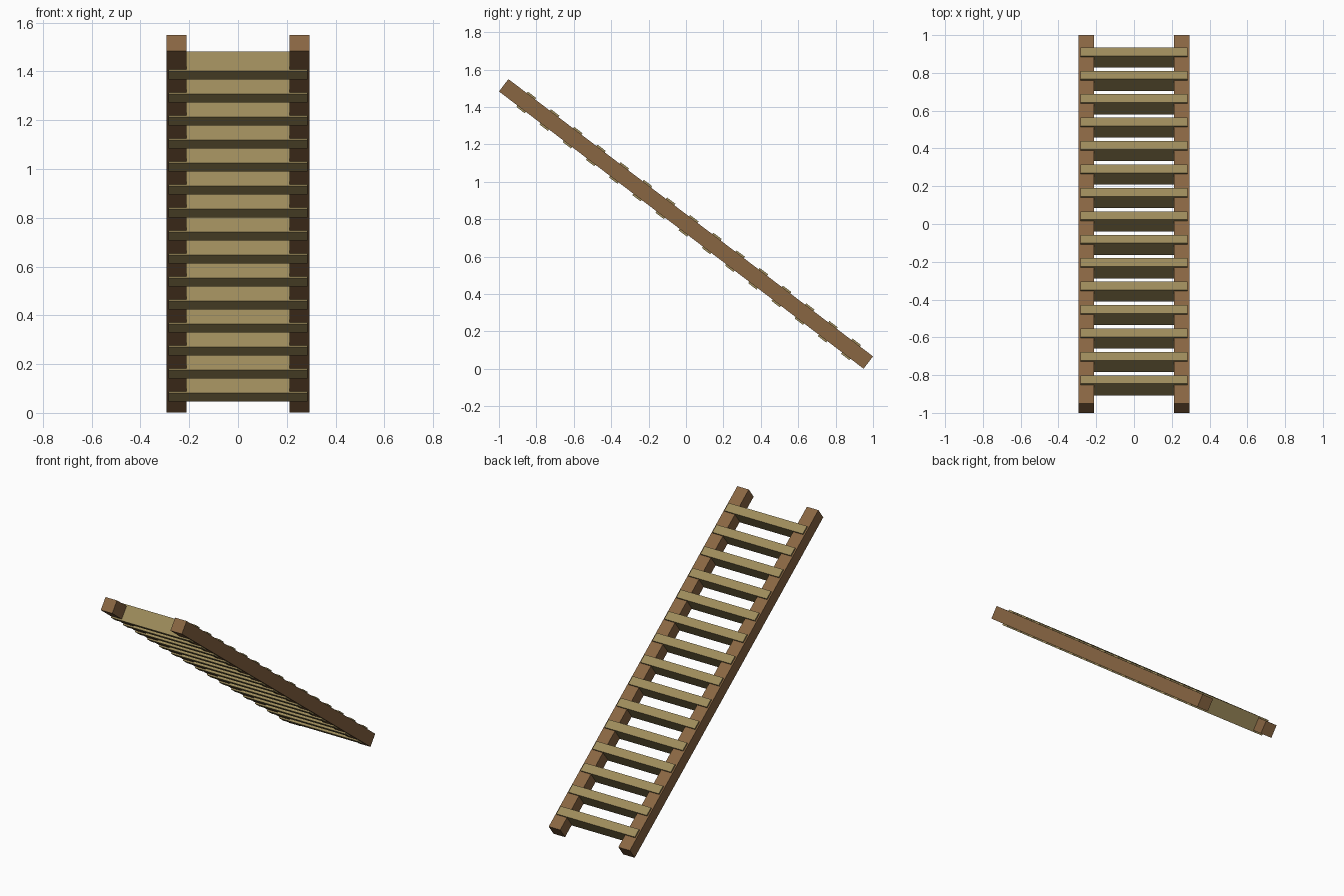
import bpy
from math import radians
from mathutils import Matrix, Vector

cube = bpy.data.objects.get("Cube")
if cube:
    bpy.data.objects.remove(cube, do_unlink=True)


def make_material(name, rgb):
    mat = bpy.data.materials.new(name)
    mat.use_nodes = True
    mat.diffuse_color = (*rgb, 1)
    mat.node_tree.nodes["Principled BSDF"].inputs["Base Color"].default_value = (*rgb, 1)
    return mat


brown = make_material("brown wood", (0.25, 0.133, 0.055))
tan = make_material("tan wood", (0.34, 0.26, 0.105))

# Leaning frame: local y runs down the ladder, local z out of its upper side
lean = Matrix.Translation((0, 0, 0.775)) @ Matrix.Rotation(radians(-37.25), 4, "X")


def box(name, centre, size, mat):
    bpy.ops.mesh.primitive_cube_add(size=1)
    obj = bpy.context.object
    obj.name = name
    obj.data.transform(Matrix.Diagonal((*size, 1)))
    obj.matrix_world = lean @ Matrix.Translation(Vector(centre))
    obj.data.materials.append(mat)
    return obj


# Two square side rails
for side, sign in (("left", 1), ("right", -1)):
    box(side + "_rail", (sign * 0.252, 0, 0), (0.083, 2.449, 0.083), brown)

# Flat rungs set through the rails, standing slightly proud on both sides
RUNGS = 15
first, last = -1.073, 1.108
for i in range(RUNGS):
    y = first + (last - first) * i / (RUNGS - 1)
    box(f"rung_{i + 1}", (0, y, 0), (0.568, 0.056, 0.102), tan)
